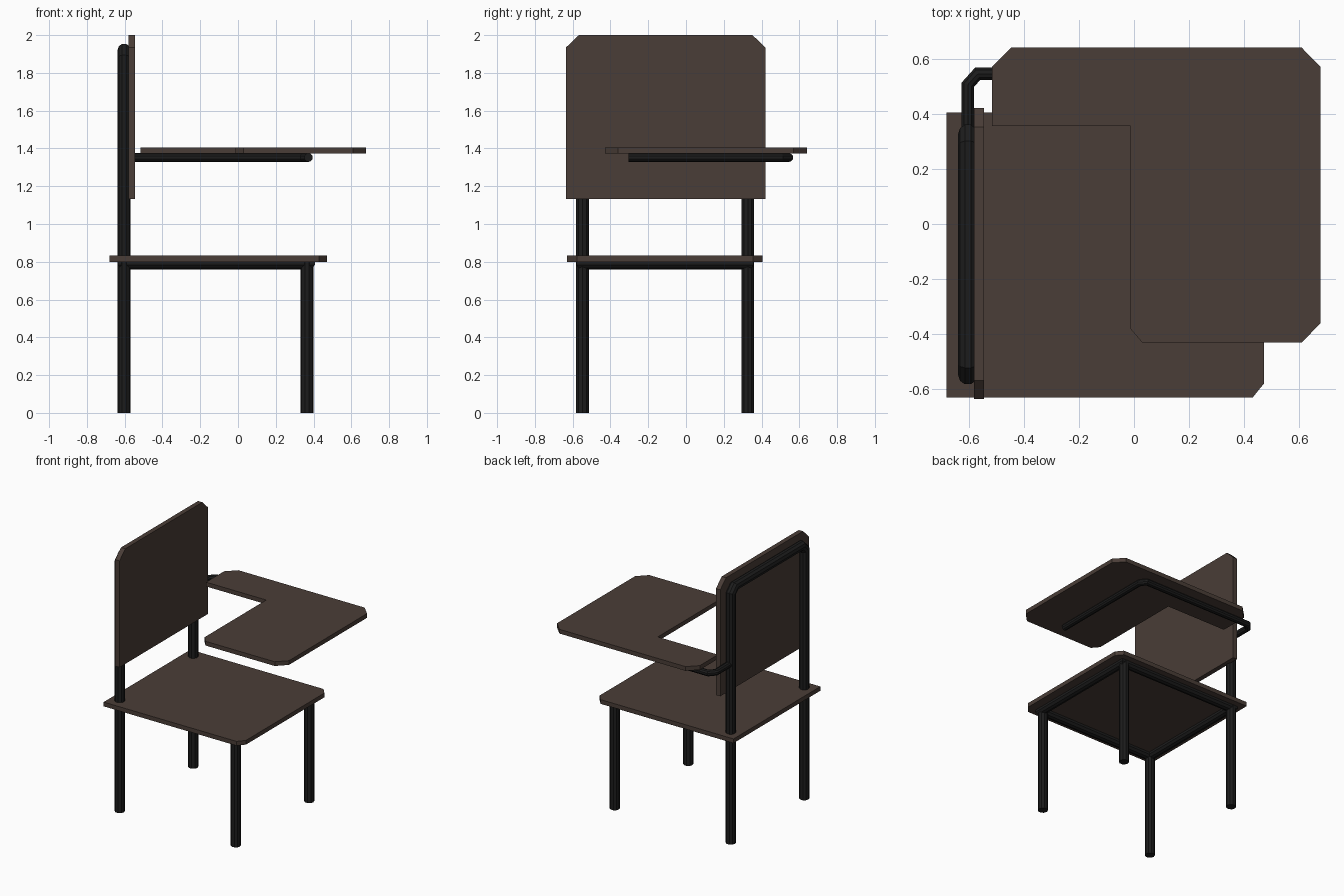
import bpy, bmesh, math
from mathutils import Vector

if "Cube" in bpy.data.objects:
    bpy.data.objects.remove(bpy.data.objects["Cube"])


def material(name, rgb):
    m = bpy.data.materials.new(name)
    m.diffuse_color = (*rgb, 1)
    m.use_nodes = True
    m.node_tree.nodes["Principled BSDF"].inputs["Base Color"].default_value = m.diffuse_color
    return m


WOOD = material("dark brown wood", (0.068, 0.047, 0.038))
METAL = material("black metal", (0.012, 0.012, 0.012))


def finish(name, bm, mat):
    bmesh.ops.recalc_face_normals(bm, faces=bm.faces)
    me = bpy.data.meshes.new(name)
    bm.to_mesh(me)
    bm.free()
    me.materials.append(mat)
    ob = bpy.data.objects.new(name, me)
    bpy.context.collection.objects.link(ob)
    return ob


def board(name, outline, thickness):
    """Flat panel: a 3D outline pushed along the thickness vector."""
    bm = bmesh.new()
    face = bm.faces.new([bm.verts.new(p) for p in outline])
    ext = bmesh.ops.extrude_face_region(bm, geom=[face], use_keep_orig=True)
    verts = [g for g in ext["geom"] if isinstance(g, bmesh.types.BMVert)]
    bmesh.ops.translate(bm, verts=verts, vec=thickness)
    return finish(name, bm, WOOD)


def tube(name, path, radius, normal, sides=10, closed=False):
    """Round bar swept along a flat path, with mitred bends."""
    bm = bmesh.new()
    pts, n, count = [Vector(p) for p in path], Vector(normal), len(path)
    rings = []
    for i, p in enumerate(pts):
        a = (p - pts[i - 1]).normalized() if i or closed else None
        b = (pts[(i + 1) % count] - p).normalized() if i < count - 1 or closed else a
        a = a or b
        t = (a + b).normalized()
        side = n.cross(t) / t.dot(a)
        rings.append([bm.verts.new(p + radius * (math.cos(w) * side + math.sin(w) * n))
                      for w in (math.tau * (k + 0.5) / sides for k in range(sides))])
    for i in range(count if closed else count - 1):
        r, s = rings[i], rings[(i + 1) % count]
        for k in range(sides):
            j = (k + 1) % sides
            bm.faces.new((r[k], r[j], s[j], s[k]))
    if not closed:
        bm.faces.new(rings[0])
        bm.faces.new(rings[-1])
    return finish(name, bm, METAL)


# Seat with cut front corners
Z = 0.80
board("seat", [(-0.68, -0.63, Z), (0.43, -0.63, Z), (0.472, -0.578, Z),
               (0.472, 0.355, Z), (0.43, 0.405, Z), (-0.68, 0.405, Z)], (0, 0, 0.032))

# Backrest with cut top corners
X = -0.58
board("backrest", [(X, -0.635, 1.132), (X, 0.42, 1.132), (X, 0.42, 1.935),
                   (X, 0.352, 2.0), (X, -0.567, 2.0), (X, -0.635, 1.935)], (0.036, 0, 0))

# L-shaped writing tablet
Z = 1.372
board("writing_tablet", [(-0.515, 0.355, Z), (-0.515, 0.57, Z), (-0.445, 0.64, Z),
                         (0.608, 0.64, Z), (0.677, 0.57, Z), (0.677, -0.36, Z),
                         (0.608, -0.43, Z), (0.03, -0.43, Z), (-0.013, -0.38, Z),
                         (-0.013, 0.355, Z)], (0, 0, 0.032))

# Rear legs and back frame bent from one bar
L, R, B, F = -0.548, 0.327, -0.603, 0.365
tube("rear_frame", [(B, L, 0), (B, L, 1.88), (B, L + 0.04, 1.92), (B, R - 0.04, 1.92),
                    (B, R, 1.88), (B, R, 0)], 0.035, (1, 0, 0))

# Front legs
for name, y in (("front_leg_left", L), ("front_leg_right", R)):
    tube(name, [(F, y, 0), (F, y, 0.80)], 0.035, (1, 0, 0))

# Rectangular rail under the seat
tube("seat_rail", [(B, L, 0.793), (F + 0.01, L, 0.793), (F + 0.01, R, 0.793), (B, R, 0.793)],
     0.033, (0, 0, 1), closed=True)

# Bent arm that carries the tablet
Z = 1.352
tube("tablet_arm", [(B, R, Z), (B, 0.505, Z), (-0.567, 0.545, Z), (0.34, 0.545, Z),
                    (0.373, 0.505, Z), (0.373, -0.305, Z)], 0.023, (0, 0, 1))
